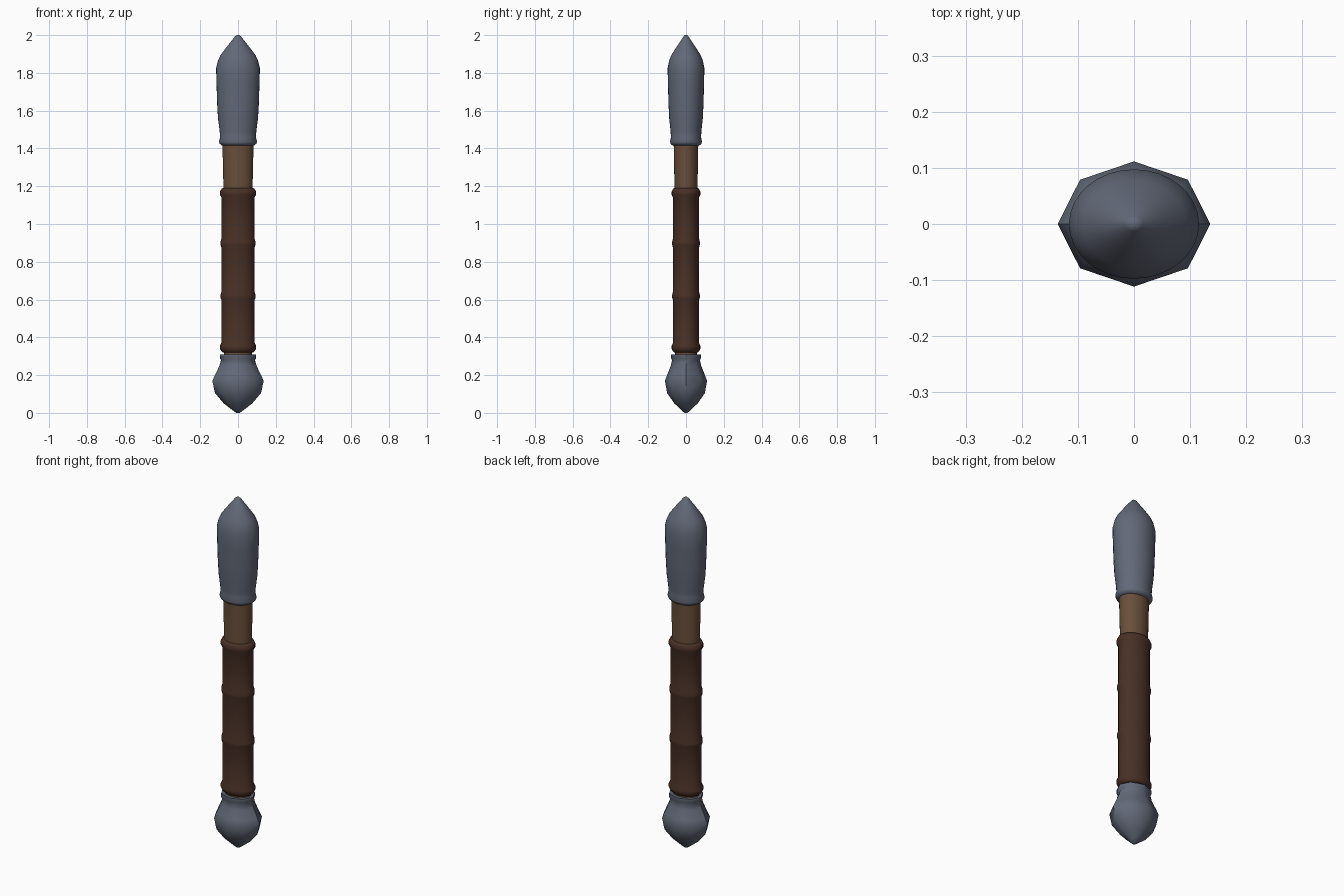
import bpy
import bmesh
import math

cube = bpy.data.objects.get("Cube")
if cube:
    bpy.data.objects.remove(cube, do_unlink=True)


def make_material(name, colour):
    mat = bpy.data.materials.new(name)
    mat.use_nodes = True
    mat.diffuse_color = (*colour, 1)
    bsdf = mat.node_tree.nodes["Principled BSDF"]
    bsdf.inputs["Base Color"].default_value = (*colour, 1)
    bsdf.inputs["Roughness"].default_value = 0.7
    return mat


steel = make_material("blue grey steel", (0.122, 0.14, 0.185))
wood = make_material("brown wood", (0.14, 0.078, 0.042))
leather = make_material("dark leather", (0.065, 0.03, 0.019))


def turned_part(name, profile, sides, squash, mat, angle):
    """Oval lathe: profile holds (x radius, height), squash flattens y."""
    bm = bmesh.new()
    rings = []
    for radius, z in profile:
        ring = []
        for i in range(sides):
            a = math.tau * i / sides
            ring.append(bm.verts.new((radius * math.cos(a), radius * squash * math.sin(a), z)))
        rings.append(ring)
    for low, high in zip(rings, rings[1:]):
        for i in range(sides):
            j = (i + 1) % sides
            bm.faces.new((low[i], low[j], high[j], high[i]))
    bm.faces.new(rings[0][::-1])
    bm.faces.new(rings[-1])
    mesh = bpy.data.meshes.new(name)
    bm.to_mesh(mesh)
    bm.free()
    mesh.materials.append(mat)
    obj = bpy.data.objects.new(name, mesh)
    bpy.context.collection.objects.link(obj)
    bpy.ops.object.select_all(action='DESELECT')
    bpy.context.view_layer.objects.active = obj
    obj.select_set(True)
    bpy.ops.object.shade_smooth_by_angle(angle=math.radians(angle))
    return obj


# Eight-sided pommel with a flared collar
turned_part("pommel", [(0.01, 0), (0.03, 0.015), (0.075, 0.05), (0.122, 0.105),
                       (0.136, 0.17), (0.122, 0.2), (0.098, 0.25), (0.09, 0.28),
                       (0.096, 0.29), (0.096, 0.31)], 8, 0.82, steel, 48)

# Wooden shaft running from the pommel into the head
turned_part("shaft", [(0.074, 0.28), (0.077, 1.19), (0.083, 1.45)], 32, 0.79, wood, 35)

# Leather wrap with four raised bands
grip = [(0.08, 0.32)]
for band in (0.35, 0.62, 0.9, 1.165):
    swell = 0.096 if band in (0.35, 1.165) else 0.093
    grip += [(0.087, band - 0.025), (swell, band - 0.01),
             (swell, band + 0.005), (0.087, band + 0.022)]
grip.append((0.08, 1.19))
turned_part("grip", grip, 32, 0.79, leather, 50)

# Pointed head with a small lip at its base
turned_part("head", [(0.084, 1.415), (0.097, 1.425), (0.101, 1.435), (0.095, 1.46),
                     (0.097, 1.49), (0.106, 1.56), (0.11, 1.63), (0.114, 1.75),
                     (0.116, 1.825), (0.106, 1.865), (0.092, 1.895), (0.05, 1.95),
                     (0.016, 1.993), (0.007, 2.0)], 32, 0.84, steel, 50)
